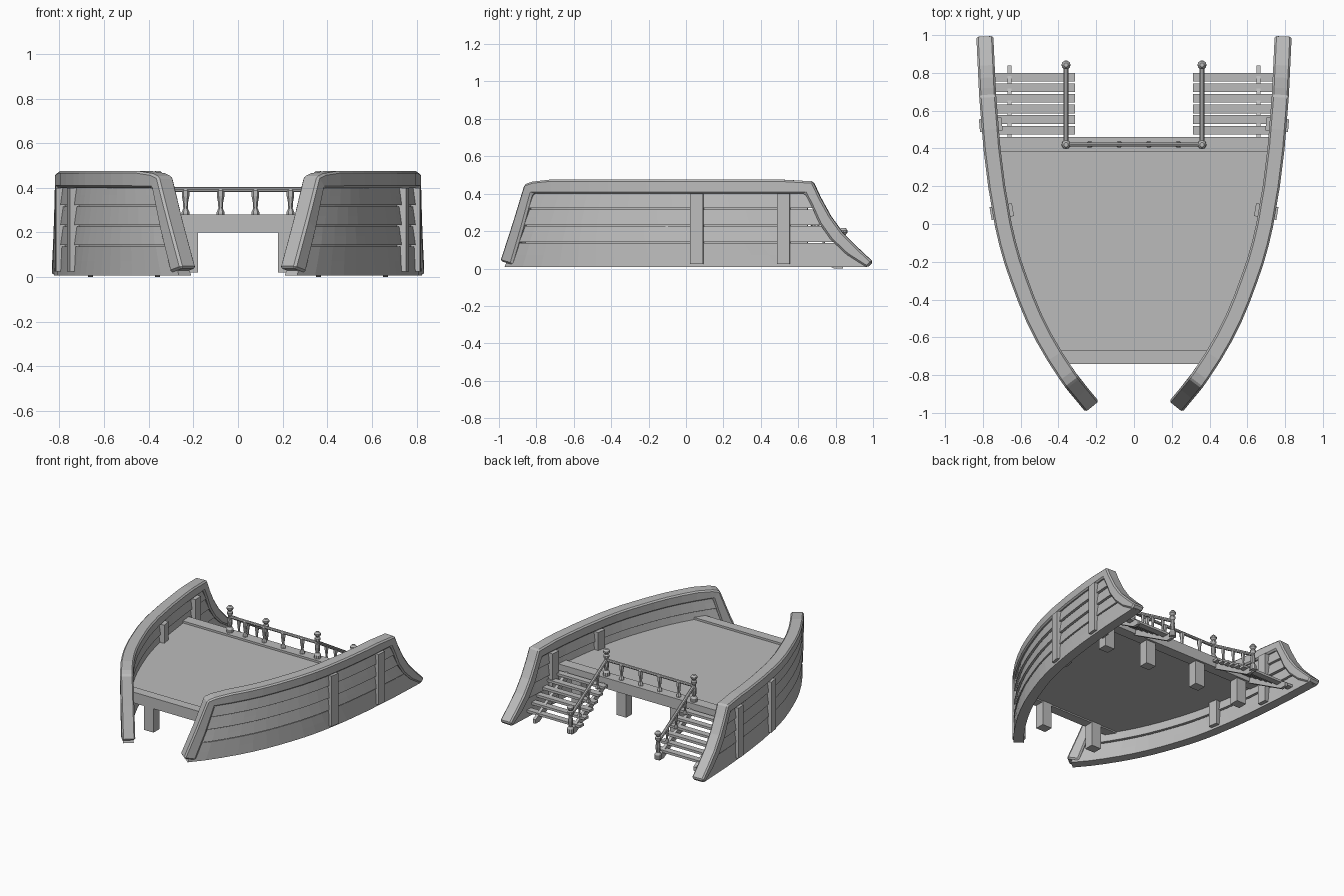
import bpy, bmesh, math
from mathutils import Vector

if "Cube" in bpy.data.objects:
    bpy.data.objects.remove(bpy.data.objects["Cube"])

wood = bpy.data.materials.new("weathered grey")
wood.diffuse_color = (0.5, 0.5, 0.5, 1)
wood.use_nodes = True
wood.node_tree.nodes["Principled BSDF"].inputs["Base Color"].default_value = wood.diffuse_color

# Plan curve of the right hull side: (y, x)
PLAN = [(-1, .195), (-.95, .235), (-.83, .335), (-.7, .42), (-.6, .478), (-.5, .528), (-.4, .57),
        (-.3, .607), (-.2, .642), (-.1, .67), (0, .693), (.2, .727), (.4, .752), (.68, .775), (1, .79)]


def lerp(table, t):
    for (a, p), (b, q) in zip(table, table[1:]):
        if t <= b:
            break
    return p + (q - p) * (t - a) / (b - a)


def hull(y, z, off):
    """Point on the hull side, moved outward by off."""
    slope = (lerp(PLAN, y + .06) - lerp(PLAN, y - .06)) / .12
    n = Vector((1, -slope, 0)).normalized()
    return Vector((lerp(PLAN, y), y, z)) + n * off


def finish(name, bm, mirror=False, bevel=0):
    bmesh.ops.recalc_face_normals(bm, faces=bm.faces)
    me = bpy.data.meshes.new(name)
    bm.to_mesh(me)
    bm.free()
    me.materials.append(wood)
    ob = bpy.data.objects.new(name, me)
    bpy.context.collection.objects.link(ob)
    if bevel:
        m = ob.modifiers.new("bevel", 'BEVEL')
        m.width, m.segments, m.limit_method = bevel, 1, 'ANGLE'
        m.angle_limit = math.radians(50)
    if mirror:
        ob.modifiers.new("mirror", 'MIRROR').use_mirror_merge = False
    return ob


def loft(bm, rings):
    """Skin closed rings of equal size and cap both ends."""
    vs = [[bm.verts.new(p) for p in r] for r in rings]
    n = len(vs[0])
    for a, b in zip(vs, vs[1:]):
        for i in range(n):
            j = (i + 1) % n
            bm.faces.new((a[i], a[j], b[j], b[i]))
    bm.faces.new(vs[0])
    bm.faces.new(vs[-1][::-1])


def box(bm, x0, x1, y0, y1, z0, z1):
    loft(bm, [[(x0, y0, z), (x1, y0, z), (x1, y1, z), (x0, y1, z)] for z in (z0, z1)])


def lathe(bm, x, y, z, profile, seg=8):
    """Turned post; profile is (radius, height)."""
    loft(bm, [[(x + r * math.cos(2 * math.pi * k / seg), y + r * math.sin(2 * math.pi * k / seg), z + h)
               for k in range(seg)] for r, h in profile])


def bar(bm, a, b, r, seg=8):
    a, b = Vector(a), Vector(b)
    q = (b - a).to_track_quat('Z', 'Y')
    circ = [q @ Vector((r * math.cos(2 * math.pi * k / seg), r * math.sin(2 * math.pi * k / seg), 0))
            for k in range(seg)]
    loft(bm, [[p + c for c in circ] for p in (a, b)])


# Heavy frame: front stem, top rail and sweeping rear edge, as (outer y, z, inner y, z)
frame = [(-.97, .04, -.905, .02), (-.9, .255, -.85, .21), (-.842, .45, -.8, .40), (-.8, .465, -.77, .40)]
frame += [(y / 10, .476, y / 10, .40) for y in range(-7, 6)]
frame += [(.68, .466, .64, .40), (.72, .38, .675, .33), (.775, .28, .715, .24), (.84, .19, .775, .155),
          (.92, .11, .86, .075), (1, .035, .97, .005)]
bm = bmesh.new()
W = .045
loft(bm, [[hull(a, b, W), hull(a, b, -W), hull(c, d, -W), hull(c, d, W)] for a, b, c, d in frame])
finish("hull_frame", bm, True, .01)

# Lapped hull planks, ending inside the frame
FRONT = [(0, -.95), (.4, -.815)]
REAR = [(0, .97), (.02, .965), (.09, .88), (.17, .80), (.26, .735), (.35, .69), (.42, .66)]
bm = bmesh.new()
for k, (z0, z1) in enumerate([(.008, .137), (.143, .226), (.233, .316), (.323, .41)]):
    out0, out1 = (.036, .03) if k == 0 else (.036, .024)
    rings = []
    for i in range(21):
        t = i / 20
        ring = []
        for z, o in ((z0, out0), ((z0 + z1) / 2, (out0 + out1) / 2), (z1, out1),
                     (z1, -.024), ((z0 + z1) / 2, -.03), (z0, -.036)):
            f, r = lerp(FRONT, z), lerp(REAR, z)
            ring.append(hull(f + (r - f) * t, z, o))
        rings.append(ring)
    loft(bm, rings)
finish("hull_planks", bm, True)

# Dark seam backing between planks
bm = bmesh.new()
loft(bm, [[hull(y, .1, .015), hull(y, .4, .015), hull(y, .4, -.015), hull(y, .1, -.015)]
          for y in [-.85 + .075 * i for i in range(21)]])
finish("seam_backing", bm, True)

# Upright ribs clasping the planks
bm = bmesh.new()
for y in (.065, .525):
    loft(bm, [[hull(y + s * .034, z, o) for s, o in ((-1, .056), (1, .056), (1, -.064), (-1, -.064))]
              for z in (.025, .2, .40)])
finish("hull_ribs", bm, True)


# Deck and its cross beams, fitted between the hull sides
def deck_strip(name, y0, y1, z0, z1, n):
    bm = bmesh.new()
    rings = []
    for i in range(n + 1):
        y = y0 + (y1 - y0) * i / n
        x = lerp(PLAN, y) - .015
        rings.append([(-x, y, z0), (x, y, z0), (x, y, z1), (-x, y, z1)])
    loft(bm, rings)
    finish(name, bm)


deck_strip("deck", -.68, .40, .21, .265, 12)
deck_strip("front_beam", -.74, -.67, .20, .28, 1)
deck_strip("rear_beam", .38, .46, .20, .28, 1)

# Deck legs
bm = bmesh.new()
for x, y in ((.22, -.70), (.22, .41), (.59, .41)):
    box(bm, x - .04, x + .04, y - .035, y + .035, .02, .215)
finish("deck_legs", bm, True)

# Stair treads and sloping stringers
bm = bmesh.new()
for i in range(6):
    y, z = .497 + .056 * i, .232 - .036 * i
    box(bm, .312, lerp(PLAN, y) - .01, y - .023, y + .023, z - .009, z + .009)
finish("stair_treads", bm, True)

bm = bmesh.new()
for x in (.36, .66):
    loft(bm, [[(s, .44, .20), (s, .44, .25), (s, .84, .03), (s, .84, .0), (s, .79, .0)]
              for s in (x - .011, x + .011)])
finish("stair_stringers", bm, True)

# Newel posts with round finials
NEWEL = [(.024, 0), (.024, .035), (.014, .05), (.018, .09), (.012, .13), (.02, .145),
         (.02, .158), (.011, .166), (.023, .18), (.023, .192), (.012, .205)]
bm = bmesh.new()
lathe(bm, .36, .42, .27, NEWEL, 10)
lathe(bm, .36, .842, .012, NEWEL, 10)
finish("newel_posts", bm, True)

# Handrails
bm = bmesh.new()
bar(bm, (-.36, .42, .392), (.36, .42, .392), .011)
finish("deck_handrail", bm)
bm = bmesh.new()
bar(bm, (.36, .42, .395), (.36, .842, .137), .012)
finish("stair_handrail", bm, True)

# Turned balusters
BALUSTER = [(.018, 0), (.018, .012), (.01, .03), (.012, .06), (.017, .085), (.017, .11), (.012, .115)]
bm = bmesh.new()
for x in (.078, .235):
    lathe(bm, x, .42, .278, BALUSTER, 6)
for t in (.25, .5, .75):
    lathe(bm, .36, .42 + .422 * t, .285 - .258 * t, [(r * .8, h * .95) for r, h in BALUSTER], 6)
finish("balusters", bm, True)
